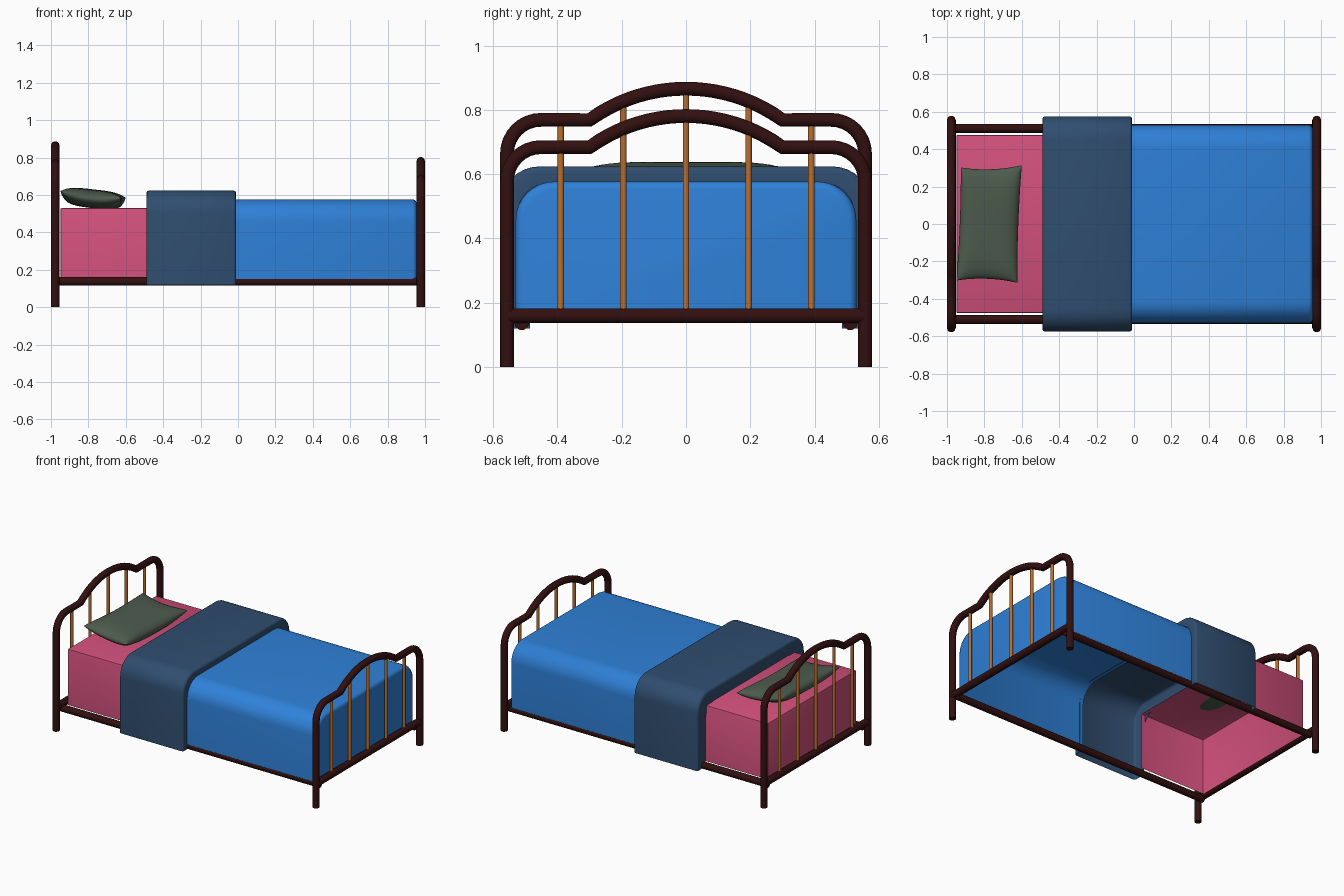
import bpy, bmesh, math
from mathutils import Vector

cube = bpy.data.objects.get("Cube")
if cube:
    bpy.data.objects.remove(cube, do_unlink=True)


def material(name, rgb):
    m = bpy.data.materials.new(name)
    m.use_nodes = True
    m.diffuse_color = (*rgb, 1)
    m.node_tree.nodes["Principled BSDF"].inputs["Base Color"].default_value = (*rgb, 1)
    return m


maroon = material("dark maroon", (0.032, 0.005, 0.005))
brass = material("brass", (0.5, 0.16, 0.028))
blue = material("blue", (0.028, 0.22, 0.69))
navy = material("navy", (0.029, 0.075, 0.16))
pink = material("pink", (0.64, 0.08, 0.2))
green = material("grey green", (0.075, 0.105, 0.075))


def finish(obj, mat, angle=40):
    obj.data.materials.append(mat)
    bpy.ops.object.select_all(action='DESELECT')
    obj.select_set(True)
    bpy.context.view_layer.objects.active = obj
    if obj.type == 'CURVE':
        bpy.ops.object.convert(target='MESH')
    bpy.ops.object.shade_smooth_by_angle(angle=math.radians(angle))


def tube(name, points, radius, mat):
    curve = bpy.data.curves.new(name, 'CURVE')
    curve.dimensions = '3D'
    curve.bevel_depth = radius
    curve.bevel_resolution = 3
    curve.use_fill_caps = True
    spline = curve.splines.new('POLY')
    spline.points.add(len(points) - 1)
    for p, co in zip(spline.points, points):
        p.co = (*co, 1)
    obj = bpy.data.objects.new(name, curve)
    bpy.context.collection.objects.link(obj)
    finish(obj, mat)


def from_bmesh(name, bm, mat, angle=40):
    bmesh.ops.recalc_face_normals(bm, faces=bm.faces)
    mesh = bpy.data.meshes.new(name)
    bm.to_mesh(mesh)
    bm.free()
    obj = bpy.data.objects.new(name, mesh)
    bpy.context.collection.objects.link(obj)
    finish(obj, mat, angle)
    return obj


# Head and foot frames: arched tube, cross rail and spindles
POST_Y, TUBE, CORNER = 0.557, 0.0225, 0.105
ARCH_HALF, ARCH_RISE = 0.3, 0.097
ARCH_R = (ARCH_HALF ** 2 + ARCH_RISE ** 2) / (2 * ARCH_RISE)


def arch_height(y, shoulder):
    if abs(y) >= ARCH_HALF:
        return shoulder
    return shoulder + ARCH_RISE - ARCH_R + math.sqrt(ARCH_R ** 2 - y * y)


def end_frame(name, x, shoulder):
    half = [(POST_Y, 0)]
    for i in range(9):
        a = math.pi / 2 * i / 8
        half.append((POST_Y - CORNER * (1 - math.cos(a)),
                     shoulder - CORNER * (1 - math.sin(a))))
    for i in range(10, 0, -1):
        y = ARCH_HALF * i / 10
        half.append((y, arch_height(y, shoulder)))
    path = half + [(0, arch_height(0, shoulder))] + [(-y, z) for y, z in reversed(half)]
    tube(name + "_arch", [(x, y, z) for y, z in path], TUBE, maroon)
    tube(name + "_cross_rail", [(x, -POST_Y, 0.16), (x, POST_Y, 0.16)], 0.024, maroon)
    for i in range(-2, 3):
        y = i * 0.195
        tube(f"{name}_spindle_{i + 3}", [(x, y, 0.16), (x, y, arch_height(y, shoulder))],
             0.0105, brass)


end_frame("headboard", -0.977, 0.769)
end_frame("footboard", 0.977, 0.684)

# Side rails
for side, y in (("left", 0.511), ("right", -0.511)):
    tube(side + "_side_rail", [(-0.977, y, 0.138), (0.977, y, 0.138)], 0.0235, maroon)

# Mattress: open below and under the covers
bm = bmesh.new()
bmesh.ops.create_cube(bm, size=1)
for v in bm.verts:
    v.co = (-0.705 + v.co.x * 0.49, v.co.y * 0.952, 0.34 + v.co.z * 0.38)
bm.normal_update()
hidden = [f for f in bm.faces if f.normal.z < -0.9 or f.normal.x > 0.9]
bmesh.ops.delete(bm, geom=hidden, context='FACES')
edges = [e for e in bm.edges if len(e.link_faces) == 2]
bmesh.ops.bevel(bm, geom=edges, offset=0.008, segments=2, profile=0.5, affect='EDGES')
from_bmesh("mattress", bm, pink)


# Covers: rounded arch section lofted along the bed
def cover(name, half_w, top, bottom, rings, mat, capped):
    bm = bmesh.new()
    rows = []
    for x, inset in rings:
        w, t, r = half_w - inset, top - inset, 0.12 - inset * 0.3
        side = [(w, bottom)]
        for i in range(9):
            a = math.pi / 2 * i / 8
            side.append((w - r * (1 - math.cos(a)), t - r * (1 - math.sin(a))))
        section = side + [(-y, z) for y, z in reversed(side)]
        rows.append([bm.verts.new((x, y, z)) for y, z in section])
    for a, b in zip(rows, rows[1:]):
        for i in range(len(a) - 1):
            bm.faces.new((a[i], a[i + 1], b[i + 1], b[i]))
    if capped:
        bm.faces.new(rows[-1])
    from_bmesh(name, bm, mat, 50)


cover("blanket", 0.53, 0.577, 0.15,
      [(-0.04, 0), (0.935, 0), (0.947, 0.005), (0.953, 0.014), (0.955, 0.022)], blue, True)
cover("folded_blanket", 0.576, 0.624, 0.12,
      [(-0.488, 0.09), (-0.49, 0.014), (-0.486, 0.004), (-0.476, 0),
       (-0.024, 0), (-0.014, 0.004), (-0.01, 0.014), (-0.012, 0.05)], navy, False)

# Pillow: two bulged sheets joined at a pinched, tilted seam
bm = bmesh.new()
for side in (1, -1):
    new = bmesh.ops.create_grid(bm, x_segments=16, y_segments=20, size=1)["verts"]
    for vert in new:
        u, v = vert.co.x, vert.co.y
        u, v = math.sin(u * math.pi / 2), math.sin(v * math.pi / 2)
        bulge = 0.05 * math.sqrt(max(0, (1 - u ** 4) * (1 - v ** 4)))
        middle = 0.58 - 0.018 * u + 0.022 * u * u * v * v
        vert.co = Vector((-0.775 + 0.163 * u * (1 - 0.04 * (1 - v * v)) + 0.012 * v,
                          0.308 * v * (1 - 0.05 * (1 - u * u)) + 0.006 * u * v,
                          middle + side * bulge))
bmesh.ops.remove_doubles(bm, verts=bm.verts, dist=0.0005)
from_bmesh("pillow", bm, green, 60)
